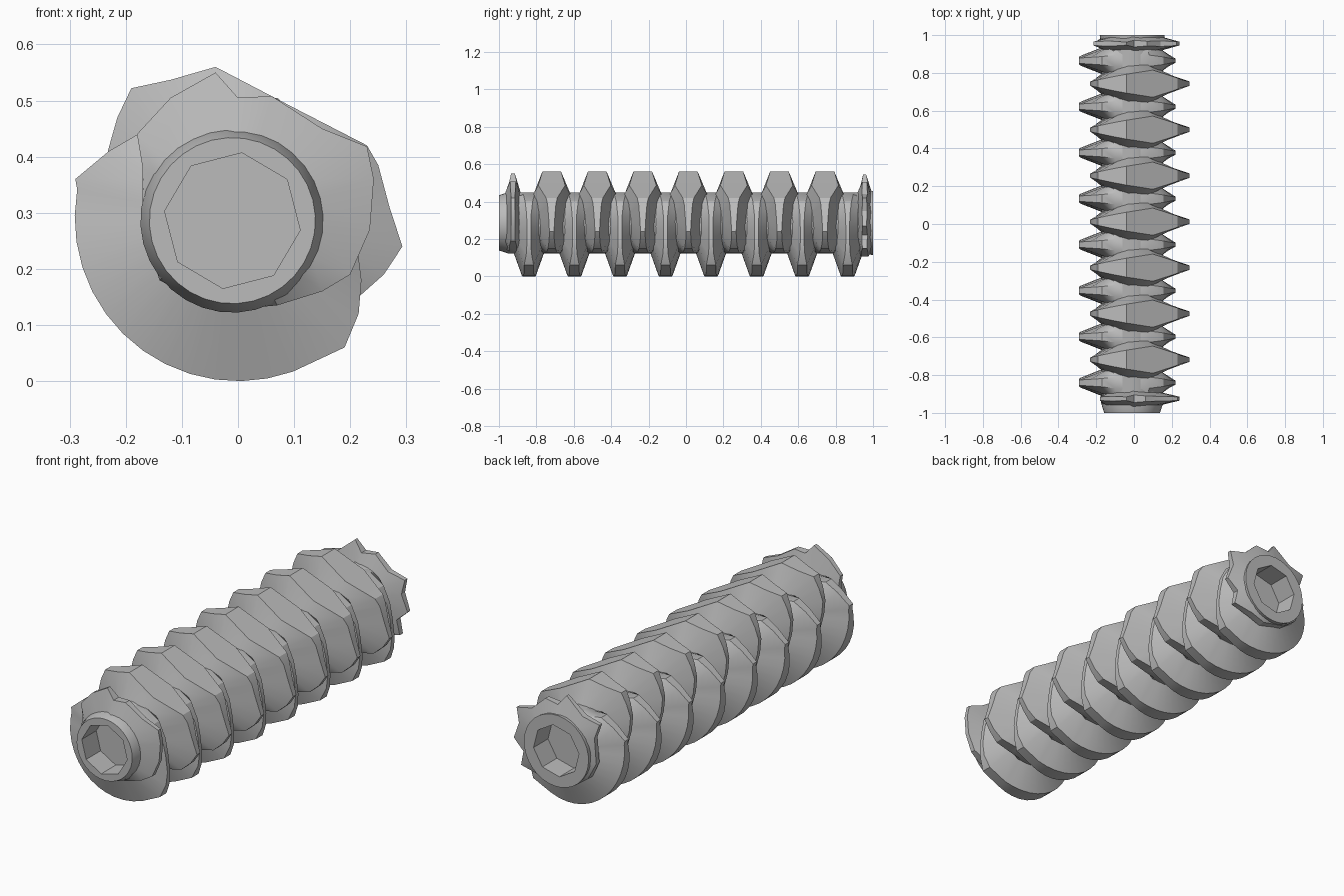
import bpy, bmesh, math

CX, CZ = -0.01, 0.286          # axis of the shank
PITCH = 0.2435

steel = bpy.data.materials.new("grey steel")
steel.diffuse_color = (0.5, 0.5, 0.5, 1)


def make_object(name, rings, close_loop=False, caps=False):
    """Skin a list of equal-length rings of points."""
    bm = bmesh.new()
    vs = [[bm.verts.new(p) for p in ring] for ring in rings]
    n = len(vs[0])
    pairs = list(zip(vs, vs[1:]))
    if close_loop:
        pairs.append((vs[-1], vs[0]))
    for a, b in pairs:
        for i in range(n):
            j = (i + 1) % n
            bm.faces.new((a[i], a[j], b[j], b[i]))
    if caps:
        bm.faces.new(vs[0])
        bm.faces.new(vs[-1])
    bmesh.ops.recalc_face_normals(bm, faces=bm.faces)
    me = bpy.data.meshes.new(name)
    bm.to_mesh(me)
    bm.free()
    me.materials.append(steel)
    ob = bpy.data.objects.new(name, me)
    bpy.context.collection.objects.link(ob)
    bpy.ops.object.select_all(action='DESELECT')
    ob.select_set(True)
    bpy.context.view_layer.objects.active = ob
    bpy.ops.object.shade_smooth_by_angle(angle=math.radians(28))
    return ob


def circle(r, y, sides=None, turn=0.0, n=32):
    """Ring of n points, optionally following a regular polygon."""
    pts = []
    for i in range(n):
        a = 2 * math.pi * i / n
        rr = r
        if sides:
            s = 2 * math.pi / sides
            rr = r * math.cos(s / 2) / math.cos((a % s) - s / 2)
        pts.append((CX + rr * math.cos(a + turn), y, CZ + rr * math.sin(a + turn)))
    return pts


# Shank with an eight-sided socket in both ends
T = math.radians(-8)
make_object("shank", [
    circle(0.122, -0.89, 8, T), circle(0.122, -1, 8, T),
    circle(0.148, -1, None, T), circle(0.164, -0.95, None, T),
    circle(0.164, 0.94, None, T), circle(0.172, 1, None, T),
    circle(0.122, 1, 8, T), circle(0.122, 0.89, 8, T)], caps=True)


def thread(name, y, outline, base):
    """Wedge-shaped ridge: outline points are (x, z, half width of the crest)."""
    root, tip = [], []
    for x, z, w in outline:
        a = math.atan2(z - CZ, x - CX)
        root.append((CX + 0.155 * math.cos(a), CZ + 0.155 * math.sin(a), min(0.108, base + 0.9 * w)))
        tip.append((x, z, w))
    rings = [[(x, y - w, z) for x, z, w in root],
             [(x, y - w, z) for x, z, w in tip],
             [(x, y + w, z) for x, z, w in tip],
             [(x, y + w, z) for x, z, w in root]]
    return make_object(name, rings, close_loop=True)


# Lower-left ridge: round rim on the left and bottom, sinking into the shank on top
lower = [(-0.10, 0.438, 0.03), (-0.17, 0.445, 0.022), (-0.23, 0.41, 0.018), (-0.29, 0.36, 0.014)]
for k in range(14):
    d = 170 + k * 9.2
    a = math.radians(d)
    w = 0.014 + 0.026 * max(0, math.sin(math.radians((d - 172) * 1.3)))
    lower.append((0.291 * math.cos(a), 0.291 + 0.291 * math.sin(a), w))
lower += [(0.19, 0.06, 0.025), (0.215, 0.12, 0.014), (0.22, 0.18, 0.01),
          (0.21, 0.26, 0.01), (0.195, 0.33, 0.012), (0.155, 0.40, 0.02),
          (0.08, 0.438, 0.03), (0.0, 0.447, 0.035)]

# Upper-right ridge: flat chord across the top right, sinking into the shank below
upper = [(-0.17, 0.20, 0.02), (-0.205, 0.27, 0.012), (-0.225, 0.34, 0.01),
         (-0.232, 0.41, 0.01), (-0.215, 0.47, 0.015),
         (-0.19, 0.522, 0.02), (-0.12, 0.537, 0.035), (-0.04, 0.56, 0.05),
         (0.10, 0.487, 0.072), (0.23, 0.42, 0.03), (0.25, 0.385, 0.022),
         (0.27, 0.31, 0.016), (0.293, 0.24, 0.012), (0.26, 0.19, 0.014),
         (0.215, 0.15, 0.02), (0.14, 0.135, 0.025), (0.06, 0.125, 0.035),
         (-0.04, 0.123, 0.04), (-0.12, 0.155, 0.03)]

for k in range(8):
    thread(f"lower_thread_{k + 1}", -0.84 + PITCH * k, lower, 0.05)
for k in range(7):
    thread(f"upper_thread_{k + 1}", -0.718 + PITCH * k, upper, 0.052)

# Thin ragged run-outs of the thread at each end
front = [(-0.17, 0.38, 0.012), (-0.18, 0.44, 0.01), (-0.12, 0.505, 0.012), (-0.04, 0.55, 0.01),
         (0.0, 0.505, 0.02), (0.06, 0.508, 0.015), (0.15, 0.45, 0.012), (0.23, 0.418, 0.01),
         (0.242, 0.36, 0.01), (0.235, 0.27, 0.01), (0.20, 0.19, 0.012), (0.15, 0.16, 0.02),
         (0.07, 0.135, 0.02), (-0.04, 0.125, 0.02), (-0.14, 0.18, 0.02), (-0.17, 0.28, 0.02)]
thread("front_runout", -0.925, front, 0.025)
back = [(-0.19, 0.38, 0.012), (-0.215, 0.45, 0.01), (-0.13, 0.47, 0.014), (-0.04, 0.545, 0.008),
        (0.0, 0.495, 0.018), (0.07, 0.505, 0.012), (0.14, 0.44, 0.015), (0.225, 0.42, 0.01),
        (0.21, 0.35, 0.014), (0.24, 0.27, 0.01), (0.185, 0.22, 0.015), (0.20, 0.15, 0.012),
        (0.10, 0.13, 0.018), (0.03, 0.105, 0.018), (-0.09, 0.13, 0.018), (-0.16, 0.18, 0.018),
        (-0.20, 0.26, 0.012)]
thread("back_runout", 0.955, back, 0.025)
